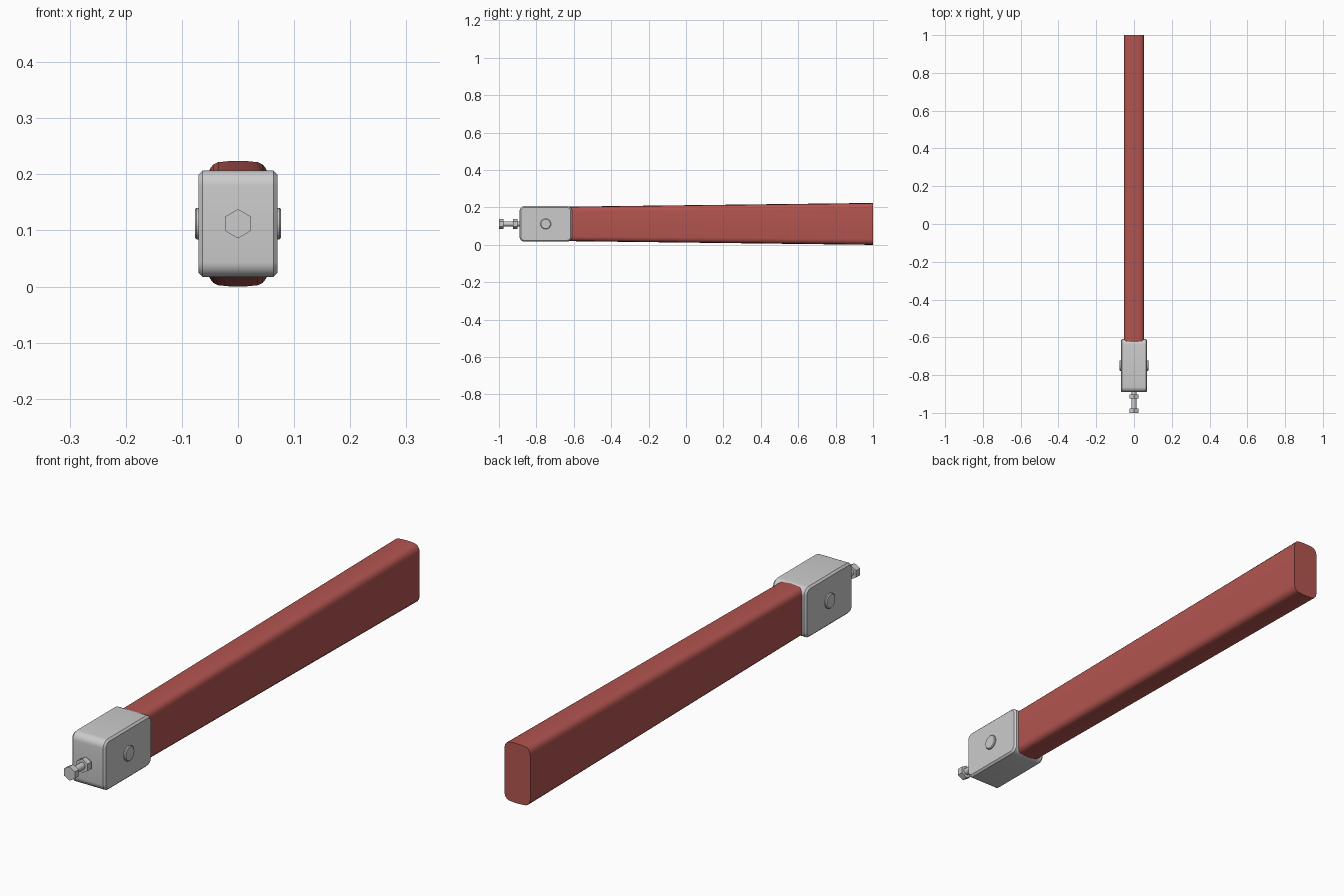
import bpy, bmesh, math

if "Cube" in bpy.data.objects:
    bpy.data.objects.remove(bpy.data.objects["Cube"])

ZC = 0.112  # height of the shared centre line


def finish(name, bm, angle=30, color=None):
    bmesh.ops.recalc_face_normals(bm, faces=bm.faces)
    me = bpy.data.meshes.new(name)
    bm.to_mesh(me)
    bm.free()
    ob = bpy.data.objects.new(name, me)
    bpy.context.collection.objects.link(ob)
    bpy.ops.object.select_all(action='DESELECT')
    ob.select_set(True)
    bpy.context.view_layer.objects.active = ob
    bpy.ops.object.shade_smooth_by_angle(angle=math.radians(angle))
    if color:
        mat = bpy.data.materials.new(name + "_paint")
        mat.diffuse_color = color
        mat.use_nodes = True
        mat.node_tree.nodes["Principled BSDF"].inputs["Base Color"].default_value = mat.diffuse_color
        me.materials.append(mat)
    return ob


def loft(name, rings, angle=30, color=None):
    """Skin a list of matching closed rings and cap both ends."""
    bm = bmesh.new()
    vs = [[bm.verts.new(p) for p in r] for r in rings]
    n = len(vs[0])
    for a, b in zip(vs, vs[1:]):
        for i in range(n):
            bm.faces.new((a[i], a[(i + 1) % n], b[(i + 1) % n], b[i]))
    bm.faces.new(vs[0])
    bm.faces.new(vs[-1])
    return finish(name, bm, angle, color)


def round_rect(hu, hv, r, seg=6):
    pts = []
    for k, (su, sv) in enumerate([(1, 1), (-1, 1), (-1, -1), (1, -1)]):
        for i in range(seg + 1):
            a = math.pi / 2 * (k + i / seg)
            pts.append((su * (hu - r) + r * math.cos(a), sv * (hv - r) + r * math.sin(a)))
    return pts


def turned(name, axis, sides, stations, angle=30):
    """Round or hexagonal part along x or y; stations are (position, radius)."""
    rings = []
    for t, r in stations:
        ring = []
        for i in range(sides):
            a = math.tau * i / sides
            u, v = r * math.sin(a), r * math.cos(a)
            ring.append((t, u - 0.75, ZC + v) if axis == 'x' else (u, t, ZC + v))
        rings.append(ring)
    return loft(name, rings, angle)


# Tapered red handle with a slightly crowned top and bottom
quarter = [(0.054, 0.080), (0.053, 0.089), (0.050, 0.098), (0.044, 0.1055),
           (0.036, 0.1095), (0.018, 0.1114)]
section = quarter + [(0, 0.112)] + [(-x, z) for x, z in reversed(quarter)]
section += [(-x, -z) for x, z in section]
rings = [[(x, y, ZC + z * s) for x, z in section] for y, s in ((-0.66, 0.82), (1.0, 1.0))]
loft("handle", rings, 40, (0.45, 0.09, 0.08, 1))

# Metal end block: rounded side profile with chamfered rims
rings = []
for x, inset in ((-0.070, 0.007), (-0.063, 0), (0.063, 0), (0.070, 0.007)):
    prof = round_rect(0.14 - inset, 0.095 - inset, 0.027 - inset)
    rings.append([(x, -0.75 + u, ZC + v) for u, v in prof])
loft("end_block", rings)

# Cross pin showing on both sides
turned("cross_pin", 'x', 32, [(-0.077, 0.025), (-0.074, 0.028), (0.074, 0.028), (0.077, 0.025)])

# Adjusting bolt: shank, hex head and lock nut
turned("bolt_shank", 'y', 24, [(-0.985, 0.013), (-0.87, 0.013)])
turned("bolt_head", 'y', 6, [(-1.0, 0.026), (-0.977, 0.026)])
turned("lock_nut", 'y', 6, [(-0.925, 0.026), (-0.902, 0.026)])
